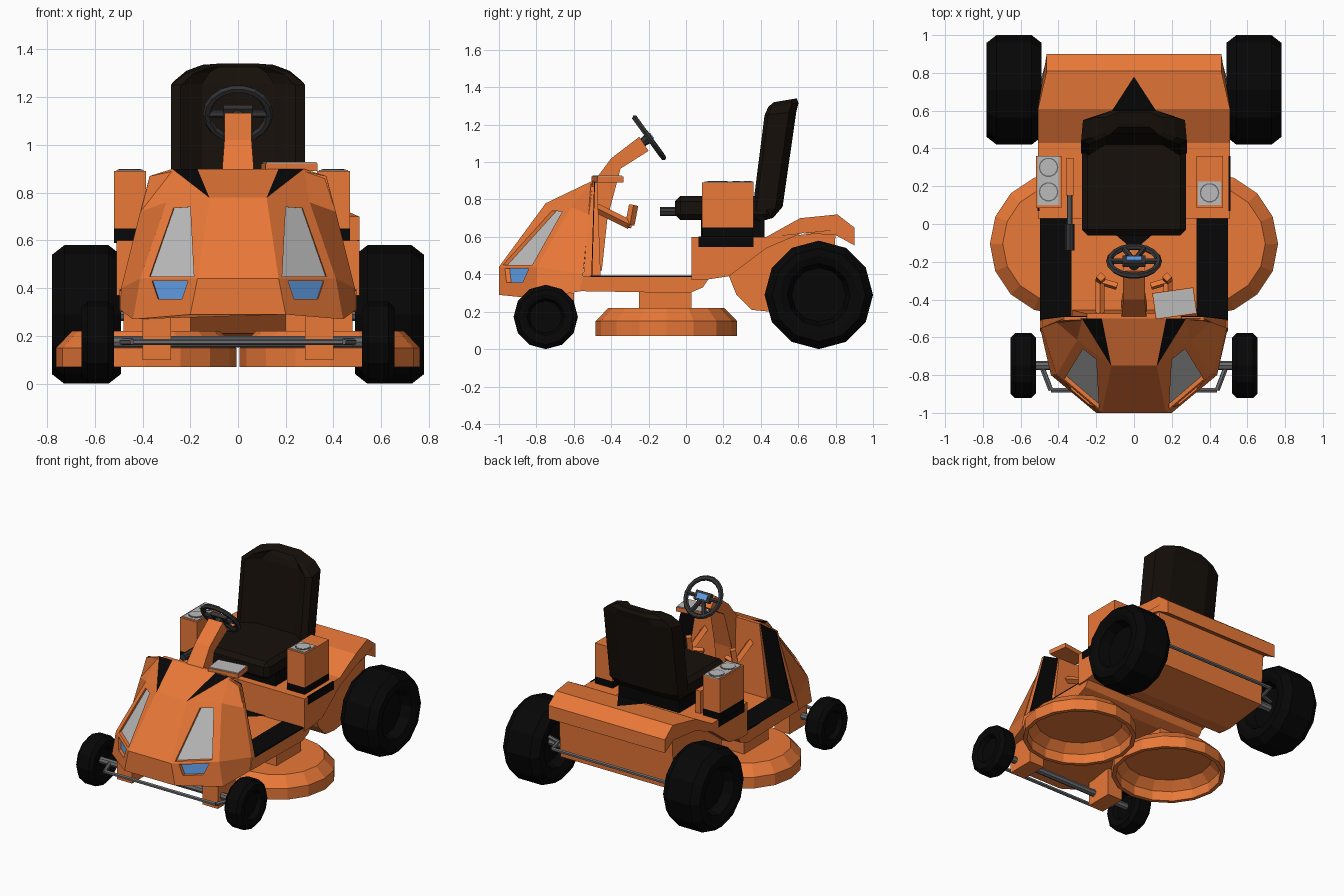
import bpy, bmesh, math
from mathutils import Vector, Matrix

if "Cube" in bpy.data.objects:
    bpy.data.objects.remove(bpy.data.objects["Cube"])


def mat(name, *c):
    m = bpy.data.materials.new(name)
    m.diffuse_color = (*c, 1)
    m.use_nodes = True
    m.node_tree.nodes["Principled BSDF"].inputs["Base Color"].default_value = m.diffuse_color
    return m


ORANGE = mat("orange", .82, .19, .04)
BLACK = mat("black", .002, .002, .002)
BROWN = mat("seat_brown", .008, .005, .003)
DARK = mat("dark_grey", .035, .035, .038)
STEEL = mat("steel", .15, .15, .16)
SILVER = mat("silver", .5, .5, .5)
BLUE = mat("blue", .12, .35, .8)


def mesh(name, verts, faces, *mats, bevel=0, idx=None, closed=True):
    bm = bmesh.new()
    vs = [bm.verts.new(v) for v in verts]
    for i, f in enumerate(faces):
        bm.faces.new([vs[k] for k in f]).material_index = (idx or {}).get(i, 0)
    if closed:
        bmesh.ops.recalc_face_normals(bm, faces=bm.faces)
    if bevel:
        bmesh.ops.bevel(bm, geom=bm.edges[:], offset=bevel, segments=1, affect='EDGES')
    me = bpy.data.meshes.new(name)
    bm.to_mesh(me)
    bm.free()
    for m in mats:
        me.materials.append(m)
    ob = bpy.data.objects.new(name, me)
    bpy.context.collection.objects.link(ob)
    return ob


def loft(name, rings, m, bevel=0, loop=False):
    n, r = len(rings[0]), len(rings)
    faces = [(i * n + j, i * n + (j + 1) % n, (i + 1) % r * n + (j + 1) % n, (i + 1) % r * n + j)
             for i in range(r if loop else r - 1) for j in range(n)]
    if not loop:
        faces += [tuple(range(n)), tuple(range((r - 1) * n, r * n))]
    return mesh(name, [p for ring in rings for p in ring], faces, m, bevel=bevel)


def prism(name, prof, x0, x1, m, w=lambda y: 1, bevel=0):
    # extrude a (y, z) side profile across x
    return loft(name, [[(x * w(y), y, z) for y, z in prof] for x in (x0, x1)], m, bevel)


def box(name, x, y, z, m, bevel=0):
    return prism(name, [(y[0], z[0]), (y[1], z[0]), (y[1], z[1]), (y[0], z[1])], *x, m, bevel=bevel)


def lathe(name, prof, origin, axis, n, m):
    # spin a (radius, height) profile about an axis
    q = Vector((0, 0, 1)).rotation_difference(Vector(axis))
    rings = [[Vector(origin) + q @ Vector((r * math.cos(math.tau * k / n), r * math.sin(math.tau * k / n), h))
              for k in range(n)] for r, h in prof]
    return loft(name, rings, m)


def rod(name, pts, r, m, n=8):
    for a, b in zip(pts, pts[1:]):
        a, b = Vector(a), Vector(b)
        lathe(name, [(r, 0), (r, (b - a).length)], a, b - a, n, m)


def patch(name, pts, m):
    return mesh(name, pts, [tuple(range(len(pts)))], m, closed=False)


def y_on_plane(a, b, c, x, z):
    a, b, c = Vector(a), Vector(b), Vector(c)
    n = (b - a).cross(c - a)
    return a.y - (n.x * (x - a.x) + n.z * (z - a.z)) / n.y


# hood: rows of half points, mirrored, with recessed lamps and black flashes
rows = [[(.20, -1, .29), (.44, -.80, .27), (.495, -.56, .31)],
        [(.17, -1, .44), (.41, -.797, .44), (.49, -.55, .40)],
        [(.12, -.75, .78), (.30, -.615, .76), (.41, -.52, .72)],
        [(.17, -.5, .9), (.275, -.5, .9), (.37, -.5, .87)]]
lamps = {0: [(.235, .355), (.335, .355), (.36, .43), (.21, .43)],
         1: [(.185, .45), (.37, .45), (.27, .735), (.20, .74)]}
hv = [p for r in rows for p in [(-x, y, z) for x, y, z in r[::-1]] + r]
hf, hidx = [], {}
for i in range(3):
    for j in range(5):
        a, b, c, d = quad = [i * 6 + j, i * 6 + j + 1, i * 6 + j + 7, i * 6 + j + 6]
        if j not in (1, 3):
            hf.append(tuple(quad))
        elif i == 2:
            hidx[len(hf)] = 1
            hf += [(b, c, d), (a, b, d)] if j == 1 else [(a, c, d), (a, b, c)]
        else:
            rim = [(x, y_on_plane(rows[i][0], rows[i][1], rows[i + 1][0], x, z), z) for x, z in lamps[i]]
            if j == 1:
                rim = [(-rim[k][0], *rim[k][1:]) for k in (1, 0, 3, 2)]
            s = len(hv)
            hv += rim + [(x * .99, y + .025, z) for x, y, z in rim]
            for k in range(4):
                m = (k + 1) % 4
                hf += [(quad[k], quad[m], s + m, s + k), (s + k, s + m, s + 4 + m, s + 4 + k)]
            hidx[len(hf)] = 3 - i
            hf.append((s + 4, s + 5, s + 6, s + 7))
hf += [tuple(range(6)), (0, 6, 12, 18, 19, 20, 21, 22, 23, 17, 11, 5)]
mesh("hood", hv, hf, ORANGE, BLACK, SILVER, BLUE, idx=hidx)

# dashboard with black-backed side strips, then the floor
dash = [(-.33, .36), (.33, .36), (.25, .9), (-.25, .9)]
loft("dashboard", [[(x, -.55 if z < .5 else -.5, z) for x, z in dash],
                   [(x, -.455 if z < .5 else -.475, z) for x, z in dash]], ORANGE)
strip = [(.32, .37), (.492, .37), (.37, .87), (.24, .897)]
for s in (-1, 1):
    for nm, m, ys in (("dash_side", ORANGE, (-.55, -.507)), ("dash_strip", BLACK, (-.512, -.502))):
        loft(nm, [[(s * x, y + (z - .37) * (.08 if y < -.52 else .03), z) for x, z in strip] for y in ys], m)
    box("footrest", (s * .33, s * .497), (-.51, .03), (.385, .394), BLACK)
prism("floor_frame", [(-.57, .31), (.02, .3), (.09, .33), (.13, .39), (-.55, .39)], -.497, .497, ORANGE)
patch("floor_flash", [(-.2, .03, .396), (0, -.14, .396), (.2, .03, .396)], BLACK)

# rear deck with fenders, and lower rear body
prism("rear_deck", [(.03, .37), (.03, .6), (.43, .6), (.61, .7), (.81, .72), (.9, .65), (.9, .555), (.8, .61),
                    (.62, .62), (.43, .54), (.23, .39), (.1, .37)], -.508, .508, ORANGE,
      w=lambda y: .91 if y > .7 else 1)
prism("rear_body", [(.1, .5), (.13, .39), (.23, .39), (.27, .29), (.35, .21), (.45, .2), (.78, .24), (.8, .63),
                    (.5, .6)], -.45, .45, ORANGE)
patch("deck_flash", [(-.11, .61, .706), (.11, .61, .706), (0, .78, .723)], BLACK)
patch("deck_flash_lower", [(-.25, .44, .612), (.25, .44, .612), (.11, .61, .706), (-.11, .61, .706)], BLACK)

# seat
box("seat_base", (-.24, .24), (.08, .42), (.59, .72), BLACK)
box("seat_cushion", (-.275, .275), (-.06, .46), (.69, .82), BROWN, bevel=.03)
half = [(.15, .06), (.24, 0), (.28, .02), (.27, .13), (.15, .17)]
section = half + [(-x, y) for x, y in half[::-1]]
loft("seat_back", [[(x * sx, y0 + y * sy, z + (y - .08) * .12) for x, y in section] for z, y0, sx, sy in
                   [(.69, .38, .9, .5), (.75, .355, 1, .95), (1.26, .42, 1, 1), (1.305, .44, .8, .95),
                    (1.33, .47, .55, .72)]], BROWN)

# side consoles with cup holders and black bases
for nm, x0, x1, cups in (("left", -.52, -.385, (.17, .3)), ("right", .33, .47, (.165,))):
    s = 1 if x0 > 0 else -1
    box("console_" + nm, (x0, x1), (.085, .36), (.65, .89), ORANGE)
    box("console_base_" + nm, (x0, x1), (.085, .358), (.59, .65), BLACK)
    box("deck_band_" + nm, (s * .5, s * .51), (.068, .36), (.545, .602), BLACK)
    box("cup_plate_" + nm, (x0 + .01, x1 - .01), (.1, max(cups) + .06), (.885, .895), SILVER)
    for y in cups:
        mid = ((x0 + x1) / 2, y, .894)
        lathe("cup_ring_" + nm, [(.052, 0), (.052, .004)], mid, (0, 0, 1), 14, STEEL)
        lathe("cup_insert_" + nm, [(.045, 0), (.045, .006)], mid, (0, 0, 1), 14, SILVER)

# side lever
rod("lever_handle", [(-.34, -.14, .735), (-.34, 0, .735)], .024, DARK)
rod("lever_rod", [(-.34, 0, .735), (-.34, .15, .74)], .014, STEEL)
box("lever_slot", (-.36, -.32), (.15, .35), (.6, .76), ORANGE)

# steering column, wheel and control pad
prism("steering_column", [(-.52, .86), (-.4, 1.02), (-.25, 1.135), (-.2, 1.06), (-.35, .965), (-.42, .7),
                          (-.45, .42), (-.52, .42)], -.06, .06, ORANGE,
      w=lambda y: 1.15 if y < -.4 else .95)
c, nrm = Vector((0, -.197, 1.13)), Vector((0, .81, .586))
lathe("steering_shaft", [(.02, -.07), (.03, .005)], c, nrm, 8, DARK)
q = Vector((0, 0, 1)).rotation_difference(nrm)
loft("steering_wheel", [[c + q @ Vector(((.13 + .018 * math.cos(b)) * math.cos(a),
                                         (.13 + .018 * math.cos(b)) * math.sin(a), .016 * math.sin(b)))
                         for b in [math.tau * j / 6 for j in range(6)]]
                        for a in [math.tau * i / 18 for i in range(18)]], DARK, loop=True)
for a in (0, 180, 245, 295):
    a = math.radians(a)
    rod("steering_spoke", [c, c + q @ Vector((.13 * math.cos(a), -.13 * math.sin(a) * q.to_matrix()[2][1] /
                                              -abs(q.to_matrix()[2][1]), 0))], .016, DARK, 6)
hub = box("steering_hub", (-.06, .06), (-.035, .03), (-.012, .015), DARK)
screen = box("steering_display", (-.04, .04), (-.018, .018), (.012, .02), BLUE)
pad = box("control_pad", (-.11, .11), (-.07, .07), (-.018, .012), ORANGE)
glass = box("control_screen", (-.105, .105), (-.065, .065), (.012, .018), SILVER)
for ob in (hub, screen):
    ob.matrix_world = Matrix.Translation(c) @ q.to_matrix().to_4x4()
for ob in (pad, glass):
    ob.matrix_world = Matrix.Translation((.215, -.42, .91)) @ Matrix.Rotation(.14, 4, 'Z')

deck = [(.001, .22), (.31, .22), (.378, .15), (.378, .07), (.35, .07), (.35, .14), (.29, .195), (.001, .195)]


def tyre(r, w):
    rim = [(.001, .3), (.5, .3), (.58, .06), (.72, 0), (.86, 0), (1, .18)]
    return [(a * r, b * w) for a, b in rim] + [(a * r, (1 - b) * w) for a, b in rim[::-1]]


for s, side in ((-1, "left"), (1, "right")):
    # pedal arms under the dash
    arm = [(.18, -.48, .755), (.18, -.3, .665), (.175, -.28, .77)]
    rod("pedal_arm_" + side, [(s * x, y, z) for x, y, z in arm], .025, ORANGE, 4)
    rod("pedal_bar_" + side, [(s * .19, -.3, .665), (s * .09, -.33, .67)], .02, ORANGE, 4)
    # mower decks and mounts
    lathe("mower_deck_" + side, deck, (s * .385, -.105, 0), (0, 0, 1), 16, ORANGE)
    box("deck_mount_" + side, (s * .2, s * .48), (-.25, .03), (.2, .33), ORANGE)
    # wheels
    lathe("rear_wheel_" + side, tyre(.29, .29), (s * .49, .71, .29), (s, 0, 0), 12, BLACK)
    lathe("front_wheel_" + side, tyre(.172, .135), (s * .52, -.75, .172), (s, 0, 0), 12, BLACK)
    # axle brackets and tie-rod arms
    box("front_bracket_" + side, (s * .28, s * .4), (-.8, -.6), (.1, .3), ORANGE)
    rod("front_arm_" + side, [(s * .56, -.745, .175), (s * .49, -.75, .175), (s * .44, -.88, .175)], .014, STEEL, 6)
    rod("rear_arm_" + side, [(s * .57, .73, .33), (s * .48, .76, .33), (s * .45, .87, .33)], .014, STEEL, 6)
rod("front_axle", [(-.57, -.75, .175), (.57, -.75, .175)], .024, STEEL)
rod("front_tie_rod", [(-.44, -.88, .175), (.44, -.88, .175)], .013, STEEL, 6)
rod("rear_axle", [(-.6, .71, .29), (.6, .71, .29)], .028, STEEL)
rod("rear_tie_rod", [(-.45, .87, .33), (.45, .87, .33)], .013, STEEL, 6)
